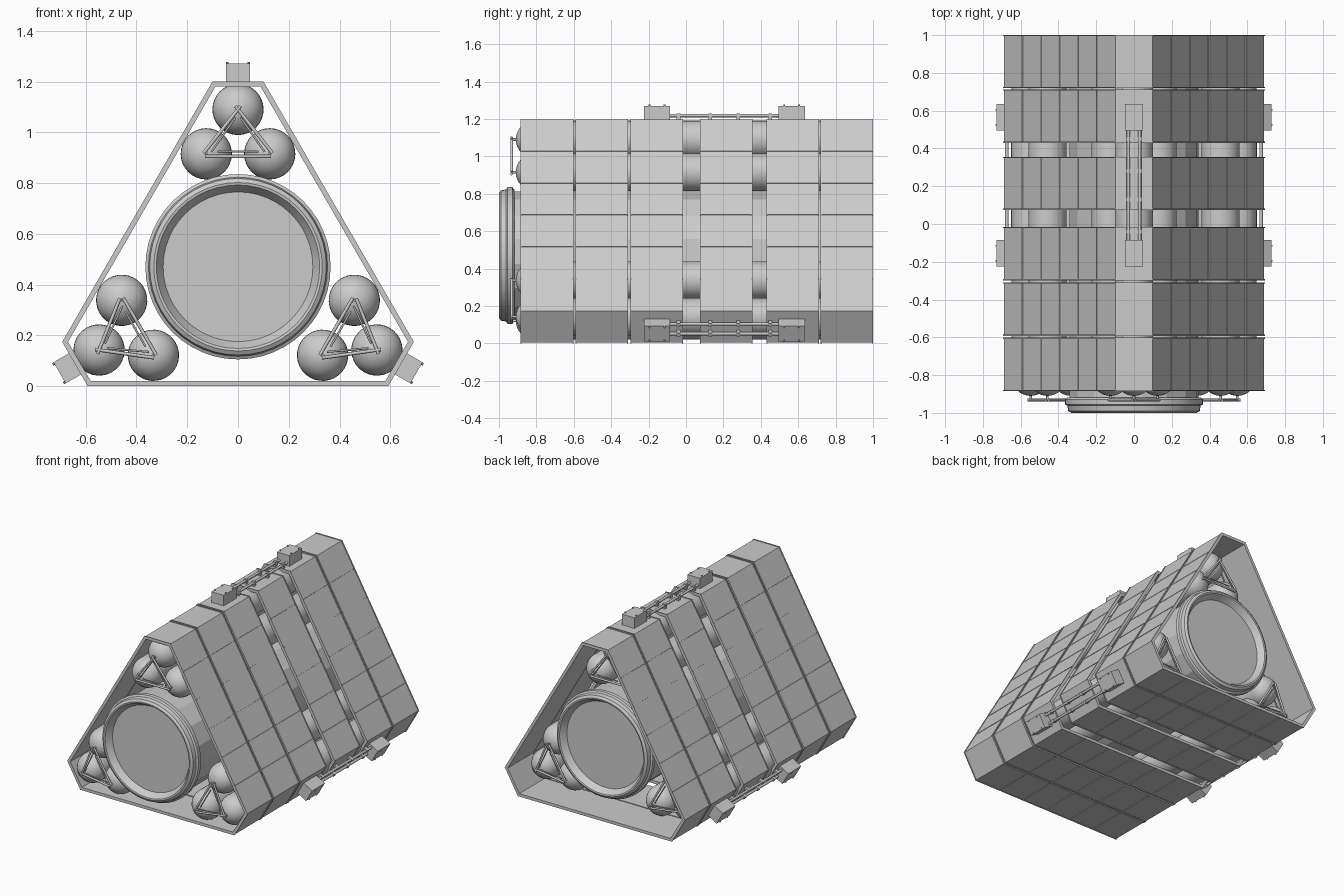
import bpy, bmesh, math
from mathutils import Vector, Matrix

if "Cube" in bpy.data.objects:
    bpy.data.objects.remove(bpy.data.objects["Cube"])

ZC = 0.458                      # axis height of the three-fold symmetry
YM = -0.035                     # middle of barrel and tanks
A, B = 0.738, 0.454             # axis distance of corner facets / long faces


def finish(bm, name, smooth=None):
    bmesh.ops.recalc_face_normals(bm, faces=bm.faces)
    me = bpy.data.meshes.new(name)
    bm.to_mesh(me)
    bm.free()
    ob = bpy.data.objects.new(name, me)
    bpy.context.collection.objects.link(ob)
    if smooth:
        bpy.ops.object.select_all(action='DESELECT')
        ob.select_set(True)
        bpy.context.view_layer.objects.active = ob
        bpy.ops.object.shade_smooth_by_angle(angle=math.radians(smooth))
    return ob


def three_fold(ob):
    # object is built around the origin axis, then placed at three corners
    base = ob.name
    for k in range(3):
        o = ob if k == 0 else ob.copy()
        if k:
            bpy.context.collection.objects.link(o)
        o.name = f"{base}_{k + 1}"
        o.matrix_world = Matrix.Translation((0, 0, ZC)) @ Matrix.Rotation(math.radians(120 * k), 4, 'Y')


def hexa(bm, pts):
    v = [bm.verts.new(p) for p in pts]
    for f in ((0, 1, 2, 3), (7, 6, 5, 4), (0, 4, 5, 1), (1, 5, 6, 2), (2, 6, 7, 3), (3, 7, 4, 0)):
        bm.faces.new([v[i] for i in f])


def box(bm, lo, hi):
    (a, b, c), (d, e, f) = lo, hi
    hexa(bm, [(a, b, c), (d, b, c), (d, e, c), (a, e, c), (a, b, f), (d, b, f), (d, e, f), (a, e, f)])


def rod(bm, p, q, r, n=8):
    p, q = Vector(p), Vector(q)
    d = q - p
    m = Matrix.Translation((p + q) / 2) @ d.to_track_quat('Z', 'Y').to_matrix().to_4x4()
    bmesh.ops.create_cone(bm, cap_ends=True, segments=n, radius1=r, radius2=r, depth=d.length, matrix=m)


def lathe(bm, prof, n, cx=0, cz=0, phase=0):
    # revolve (radius, y) pairs around the y axis
    rings = []
    for r, y in prof:
        if r < 1e-5:
            rings.append([bm.verts.new((cx, y, cz))] * n)
        else:
            rings.append([bm.verts.new((cx + r * math.cos(t), y, cz + r * math.sin(t)))
                          for t in (phase + math.tau * i / n for i in range(n))])
    for a, b in zip(rings, rings[1:]):
        for i in range(n):
            j = (i + 1) % n
            bm.faces.new(list(dict.fromkeys((a[i], a[j], b[j], b[i]))))


def outline(off):
    # truncated-triangle section, grown outward by off
    a, b = A + off, B + off
    x = (b - a / 2) / math.cos(math.pi / 6)
    pts = []
    for k in range(3):
        c, s = math.cos(-math.tau * k / 3), math.sin(-math.tau * k / 3)
        pts += [(px * c - a * s, px * s + a * c + ZC) for px in (-x, x)]
    return pts


def plate(bm, seg, t0, t1, y0, y1, lo, hi):
    # slab over part of one hull face, between two outline offsets
    def at(off, t):
        p = outline(off)
        (x0, z0), (x1, z1) = p[seg], p[(seg + 1) % 6]
        return x0 + (x1 - x0) * t, z0 + (z1 - z0) * t
    pts = []
    for off in (lo, hi):
        for t, y in ((t0, y0), (t1, y0), (t1, y1), (t0, y1)):
            x, z = at(off, t)
            pts.append((x, y, z))
    hexa(bm, pts)


def ring(bm, y0, y1, lo, hi):
    loops = [[bm.verts.new((x, y, z)) for x, z in outline(o)]
             for o, y in ((hi, y0), (hi, y1), (lo, y1), (lo, y0))]
    for k in range(4):
        a, b = loops[k], loops[(k + 1) % 4]
        for i in range(6):
            j = (i + 1) % 6
            bm.faces.new((a[i], a[j], b[j], b[i]))


# hull bands: inner shell, tiles with narrow grooves, raised end flanges
bands = [(-0.885, -0.602), (-0.592, -0.310), (-0.298, -0.015),
         (0.075, 0.355), (0.430, 0.712), (0.720, 1.0)]
for i, (y0, y1) in enumerate(bands):
    bm = bmesh.new()
    ring(bm, y0, y1, -0.016, -0.004)
    for e in (y0, y1 - 0.006):
        ring(bm, e, e + 0.006, -0.004, 0.004)
    for seg in range(6):
        n = 6 if seg % 2 else 1
        g = 0.003 if n == 6 else 0.0
        for k in range(n):
            t0 = k / n + (g if k else 0)
            t1 = (k + 1) / n - (g if k < n - 1 else 0)
            plate(bm, seg, t0, t1, y0 + 0.006, y1 - 0.006, -0.004, 0)
    finish(bm, f"hull_band_{i + 1}")

# central barrel with faceted side
bm = bmesh.new()
lathe(bm, [(0, -0.93), (0.345, -0.93), (0.345, 0.86), (0, 0.86)], 16, 0, 0.47, math.radians(15))
finish(bm, "central_barrel")

# dished end caps with stepped rims
cap = [(0, -0.955), (0.295, -0.955), (0.322, -0.998), (0.332, -1.0), (0.348, -0.99), (0.353, -0.962),
       (0.365, -0.955), (0.365, -0.928), (0.352, -0.918), (0, -0.918)]
for name, s in (("front_cap", 1), ("back_cap", -1)):
    bm = bmesh.new()
    lathe(bm, [(r, YM + s * (y - YM)) for r, y in cap], 48, 0, 0.47)
    finish(bm, name, 25)

# long round-ended tanks, three in each corner
R, HALF, N = 0.101, 0.875, 8
arc = [(R * math.sin(math.pi / 2 * i / N), -HALF + R - R * math.cos(math.pi / 2 * i / N)) for i in range(N + 1)]
prof = [(r, YM + y) for r, y in arc] + [(r, YM - y) for r, y in reversed(arc)]
centres = [(0, 0.632), (-0.125, 0.457), (0.125, 0.457)]
bm = bmesh.new()
for cx, cz in centres:
    lathe(bm, prof, 32, cx, cz)
three_fold(finish(bm, "tank_cluster", 40))

# triangular rod frames joining the tank ends
bm = bmesh.new()
for s in (-1, 1):
    y = YM + s * 0.897
    tip = YM + s * 0.85
    for sx in (-1, 1):
        rod(bm, (sx * 0.135, y, 0.46), (-sx * 0.01, y, 0.645), 0.007)
        rod(bm, (sx * 0.105, y, 0.465), (sx * 0.01, y, 0.60), 0.004)
        rod(bm, (sx * 0.125, y, 0.457), (sx * 0.125, tip, 0.457), 0.007)
    rod(bm, (-0.13, y, 0.447), (0.13, y, 0.447), 0.007)
    rod(bm, (-0.08, y, 0.467), (0.08, y, 0.467), 0.004)
    rod(bm, (0, y, 0.632), (0, tip, 0.632), 0.007)
three_fold(finish(bm, "tank_frame", 50))

# corner mounts: two blocks with pins, joined by a pair of rails
bm = bmesh.new()
for y0 in (-0.225, 0.495):
    box(bm, (-0.048, y0, 0.73), (0.048, y0 + 0.14, 0.812))
    for sx in (-0.042, 0.042):
        for y in (y0 + 0.03, y0 + 0.11):
            rod(bm, (sx, y, 0.80), (sx, y, 0.819), 0.005)
three_fold(finish(bm, "corner_mount_blocks"))

bm = bmesh.new()
for sx in (-1, 1):
    rod(bm, (sx * 0.03, -0.10, 0.76), (sx * 0.03, 0.51, 0.76), 0.009)
    for y in (-0.04, 0.13, 0.28, 0.45):
        box(bm, (sx * 0.03 - 0.010, y - 0.01, 0.735), (sx * 0.03 + 0.010, y + 0.01, 0.771))
three_fold(finish(bm, "corner_rails", 50))
